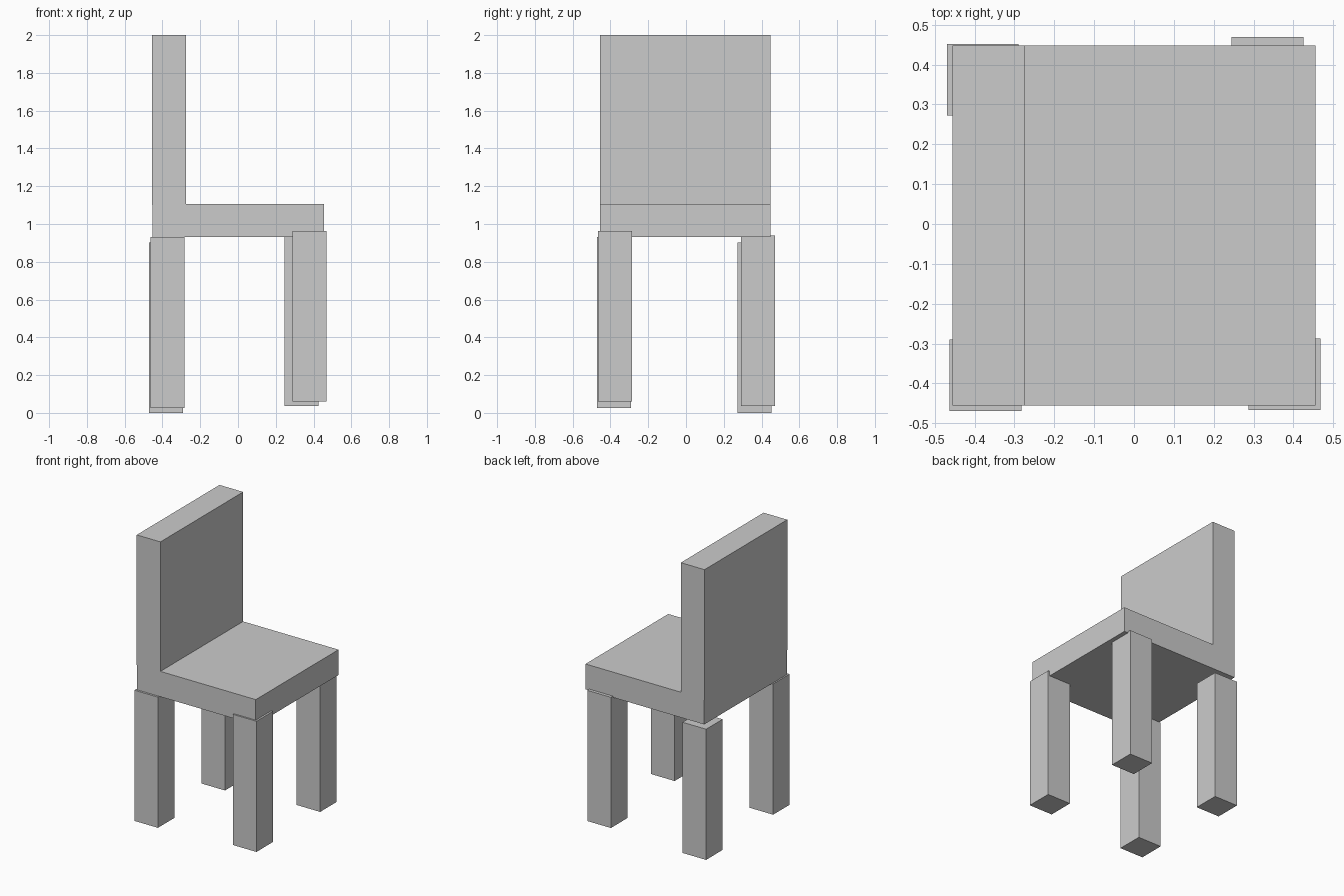
import bpy

if "Cube" in bpy.data.objects:
    bpy.data.objects.remove(bpy.data.objects["Cube"])


def box(name, lo, hi):
    """Axis-aligned block between two corners."""
    bpy.ops.mesh.primitive_cube_add(size=1, location=[(a + b) / 2 for a, b in zip(lo, hi)])
    ob = bpy.context.object
    ob.name = name
    ob.scale = [b - a for a, b in zip(lo, hi)]
    bpy.ops.object.transform_apply(location=False, rotation=False, scale=True)
    return ob


# Seat and backrest
box("seat", (-0.453, -0.456, 0.93), (0.455, 0.448, 1.105))
box("backrest", (-0.455, -0.456, 1.10), (-0.274, 0.448, 2.0))

# Identical legs, each slightly out of place: lower corner per leg
LEG_W, LEG_H = 0.18, 0.903
legs = {
    "front_left_leg": (-0.463, -0.470, 0.027),
    "front_right_leg": (0.288, -0.467, 0.06),
    "back_left_leg": (-0.470, 0.272, 0.0),
    "back_right_leg": (0.245, 0.290, 0.036),
}
for name, (x, y, z) in legs.items():
    box(name, (x, y, z), (x + LEG_W, y + LEG_W, z + LEG_H))
